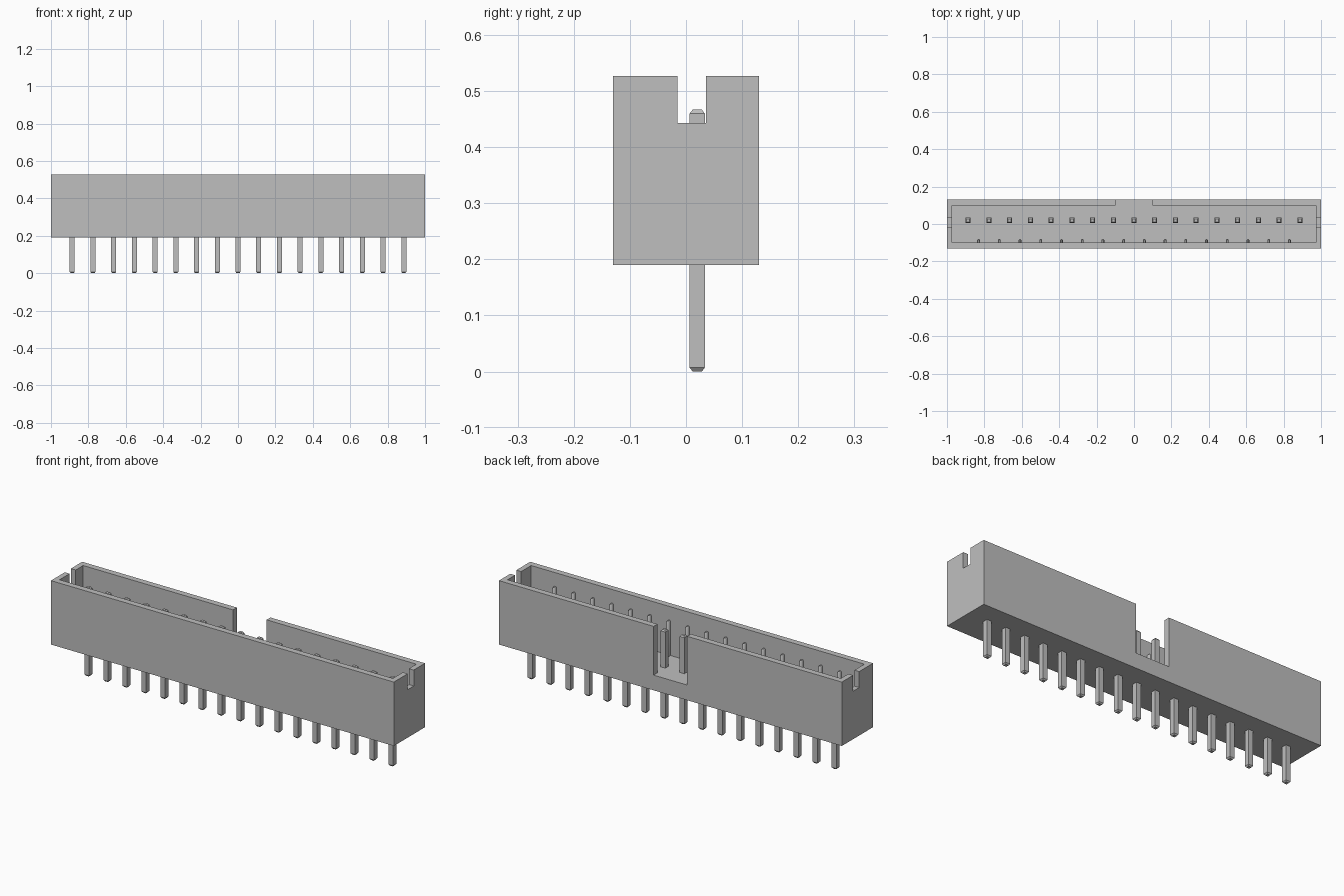
import bpy, bmesh, math
from mathutils import Matrix

cube = bpy.data.objects.get("Cube")
if cube:
    bpy.data.objects.remove(cube, do_unlink=True)

GREY = (0.52, 0.52, 0.52, 1)
mat = bpy.data.materials.new("plain grey")
mat.use_nodes = True
mat.diffuse_color = GREY
mat.node_tree.nodes["Principled BSDF"].inputs["Base Color"].default_value = GREY

# Main sizes
HALF_DEPTH, BASE, TOP = 0.13, 0.19, 0.527
FLOOR, SLOT_FLOOR = 0.27, 0.443
IN_X, IN_Y = 0.972, 0.098
PINS, PITCH, PIN_Y = 17, 0.1108, 0.02
PIN_HALF, PIN_TOP, TIP = 0.0135, 0.467, 0.007


def make_object(name, bm):
    bmesh.ops.recalc_face_normals(bm, faces=bm.faces)
    mesh = bpy.data.meshes.new(name)
    bm.to_mesh(mesh)
    bm.free()
    mesh.materials.append(mat)
    obj = bpy.data.objects.new(name, mesh)
    bpy.context.collection.objects.link(obj)
    return obj


def prism(name, outline, z0, z1):
    """Extrude a closed xy outline from z0 to z1."""
    bm = bmesh.new()
    face = bm.faces.new([bm.verts.new((x, y, z0)) for x, y in outline])
    ext = bmesh.ops.extrude_face_region(bm, geom=[face])
    top = [g for g in ext["geom"] if isinstance(g, bmesh.types.BMVert)]
    bmesh.ops.translate(bm, verts=top, vec=(0, 0, z1 - z0))
    return make_object(name, bm)


def rect(x0, x1, y0, y1):
    return [(x0, y0), (x1, y0), (x1, y1), (x0, y1)]


def cut(target, cutter):
    cutter.hide_render = True
    mod = target.modifiers.new("cut", 'BOOLEAN')
    mod.operation, mod.solver, mod.object = 'DIFFERENCE', 'EXACT', cutter
    bpy.context.view_layer.objects.active = target
    bpy.ops.object.modifier_apply(modifier=mod.name)
    bpy.data.objects.remove(cutter, do_unlink=True)


def add_section(bm, rings):
    """Stack square rings (half width, height) into a closed pin."""
    loops = [[bm.verts.new((x, y, z)) for x, y in rect(-h, h, -h, h)] for h, z in rings]
    for a, b in zip(loops, loops[1:]):
        for i in range(4):
            j = (i + 1) % 4
            bm.faces.new((a[i], a[j], b[j], b[i]))
    bm.faces.new(loops[0][::-1])
    bm.faces.new(loops[-1])
    return [v for loop in loops for v in loop]


# Housing: open tray with a key gap in the back wall and a slot in each end
housing = prism("housing", rect(-1, 1, -HALF_DEPTH, HALF_DEPTH), BASE, TOP)
KEY = 0.098
cavity = [(-IN_X, -IN_Y), (IN_X, -IN_Y), (IN_X, IN_Y), (KEY, IN_Y),
          (KEY, 0.2), (-KEY, 0.2), (-KEY, IN_Y), (-IN_X, IN_Y)]
cut(housing, prism("cavity_cutter", cavity, FLOOR, 0.7))
cut(housing, prism("end_slot_cutter", rect(-1.2, 1.2, -0.015, 0.036), SLOT_FLOOR, 0.7))

# Contact pins: square posts with bevelled tips
bm = bmesh.new()
for i in range(PINS):
    verts = add_section(bm, [(0.008, 0), (PIN_HALF, TIP),
                             (PIN_HALF, PIN_TOP - TIP), (0.008, PIN_TOP)])
    bmesh.ops.translate(bm, verts=verts, vec=((i - (PINS - 1) / 2) * PITCH, PIN_Y, 0))
make_object("contact_pins", bm)

# Guide ribs: slim rounded bars on the inside of the front wall, between pins
bm = bmesh.new()
RIB_R, RIB_TOP = 0.0075, 0.455
for i in range(PINS - 1):
    x = (i - (PINS - 2) / 2) * PITCH
    arc = [(RIB_R * math.cos(math.pi * k / 8), RIB_R * math.sin(math.pi * k / 8)) for k in range(9)]
    outline = [(-RIB_R, -0.012)] + [(RIB_R, -0.012)] + arc
    levels = []
    for scale, z in ((1, FLOOR - 0.01), (1, RIB_TOP - 0.006), (0.5, RIB_TOP)):
        levels.append([bm.verts.new((x + px * scale, -0.088 + (py * scale if py > 0 else py), z))
                       for px, py in outline])
    n = len(outline)
    for a, b in zip(levels, levels[1:]):
        for k in range(n):
            m = (k + 1) % n
            bm.faces.new((a[k], a[m], b[m], b[k]))
    bm.faces.new(levels[0][::-1])
    bm.faces.new(levels[-1])
ribs = make_object("guide_ribs", bm)
bpy.ops.object.select_all(action='DESELECT')
ribs.select_set(True)
bpy.context.view_layer.objects.active = ribs
bpy.ops.object.shade_smooth_by_angle(angle=math.radians(35))
